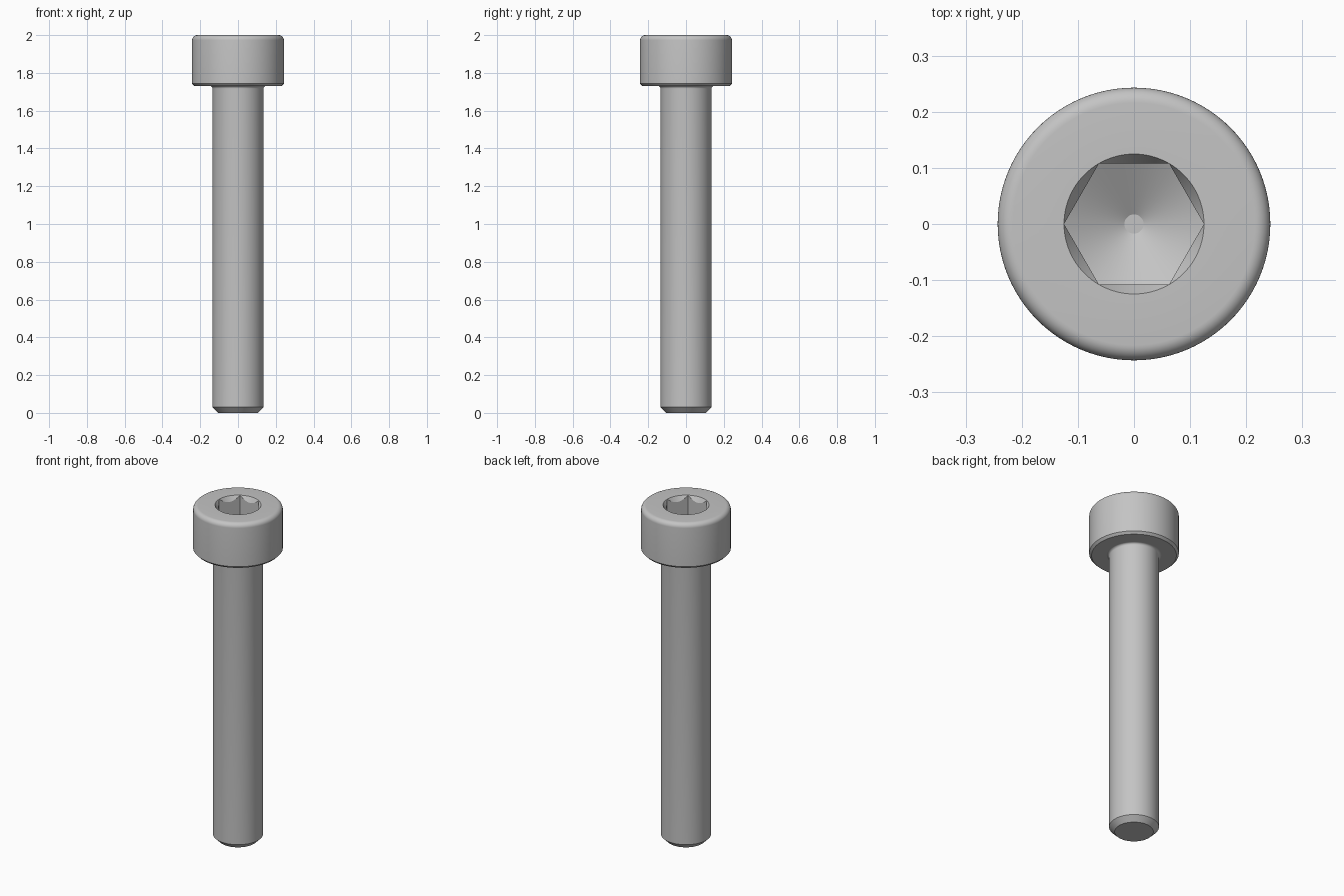
import bpy, bmesh, math

if "Cube" in bpy.data.objects:
    bpy.data.objects.remove(bpy.data.objects["Cube"])

N = 96                      # sides of the lathe (multiple of 6)
HEAD_R, SHANK_R = 0.243, 0.135
UNDER = 1.73                # underside of the head
APOTHEM = 0.108             # half the socket width across flats
CORNER = APOTHEM / math.cos(math.pi / 6)

steel = bpy.data.materials.new("grey steel")
steel.diffuse_color = (0.55, 0.55, 0.55, 1)
steel.use_nodes = True
steel.node_tree.nodes["Principled BSDF"].inputs["Base Color"].default_value = steel.diffuse_color


def const(r, z):
    return lambda a: (r, z)


def arc(cr, cz, rad, a0, a1, steps=8):
    """Profile points along a circular arc."""
    return [const(cr + rad * math.cos(math.radians(a0 + (a1 - a0) * i / steps)),
                  cz + rad * math.sin(math.radians(a0 + (a1 - a0) * i / steps)))
            for i in range(steps + 1)]


def hex_radius(a):
    """Radius of the hexagon (corners on +-x) at angle a."""
    return APOTHEM / math.cos((a % (math.pi / 3)) - math.pi / 6)


def hex_ring(z, slope):
    """Hexagonal ring where the hexagon meets a cone of the given slope."""
    def point(a):
        r = hex_radius(a)
        return r, z - (CORNER - r) * slope
    return point


def lathe(name, profile):
    """Sweep profile functions angle -> (r, z) around z."""
    bm = bmesh.new()
    rings = []
    for f in profile:
        ring = []
        for i in range(N):
            a = 2 * math.pi * i / N
            r, z = f(a)
            ring.append(bm.verts.new((r * math.cos(a), r * math.sin(a), z)))
        rings.append(ring)
    for lo, hi in zip(rings, rings[1:]):
        for i in range(N):
            j = (i + 1) % N
            bm.faces.new((lo[i], lo[j], hi[j], hi[i]))
    bmesh.ops.remove_doubles(bm, verts=bm.verts, dist=1e-5)
    mesh = bpy.data.meshes.new(name)
    bm.to_mesh(mesh)
    bm.free()
    mesh.materials.append(steel)
    ob = bpy.data.objects.new(name, mesh)
    bpy.context.collection.objects.link(ob)
    bpy.ops.object.select_all(action='DESELECT')
    ob.select_set(True)
    bpy.context.view_layer.objects.active = ob
    bpy.ops.object.shade_smooth_by_angle(angle=math.radians(22))
    return ob


# Shank: chamfered tip, plain cylinder, small fillet under the head
FIL = 0.013
lathe("shank", [const(0, 0), const(0.105, 0), const(SHANK_R, 0.03)]
      + arc(SHANK_R + FIL, UNDER - FIL, FIL, 180, 90))

# Head: chamfered underside, rounded top rim, hexagonal socket with drill-point floor
RND, CH = 0.027, 0.013
FLOOR = 2 - 0.119
lathe("socket_head",
      [const(SHANK_R + FIL, UNDER), const(HEAD_R - CH, UNDER), const(HEAD_R, UNDER + CH)]
      + arc(HEAD_R - RND, 2 - RND, RND, 0, 90)
      + [const(CORNER, 2),
         hex_ring(2, 1.73),
         hex_ring(FLOOR, 0.577),
         const(0.017, FLOOR - (CORNER - 0.017) * 0.577),
         const(0, FLOOR - (CORNER - 0.017) * 0.577)])
